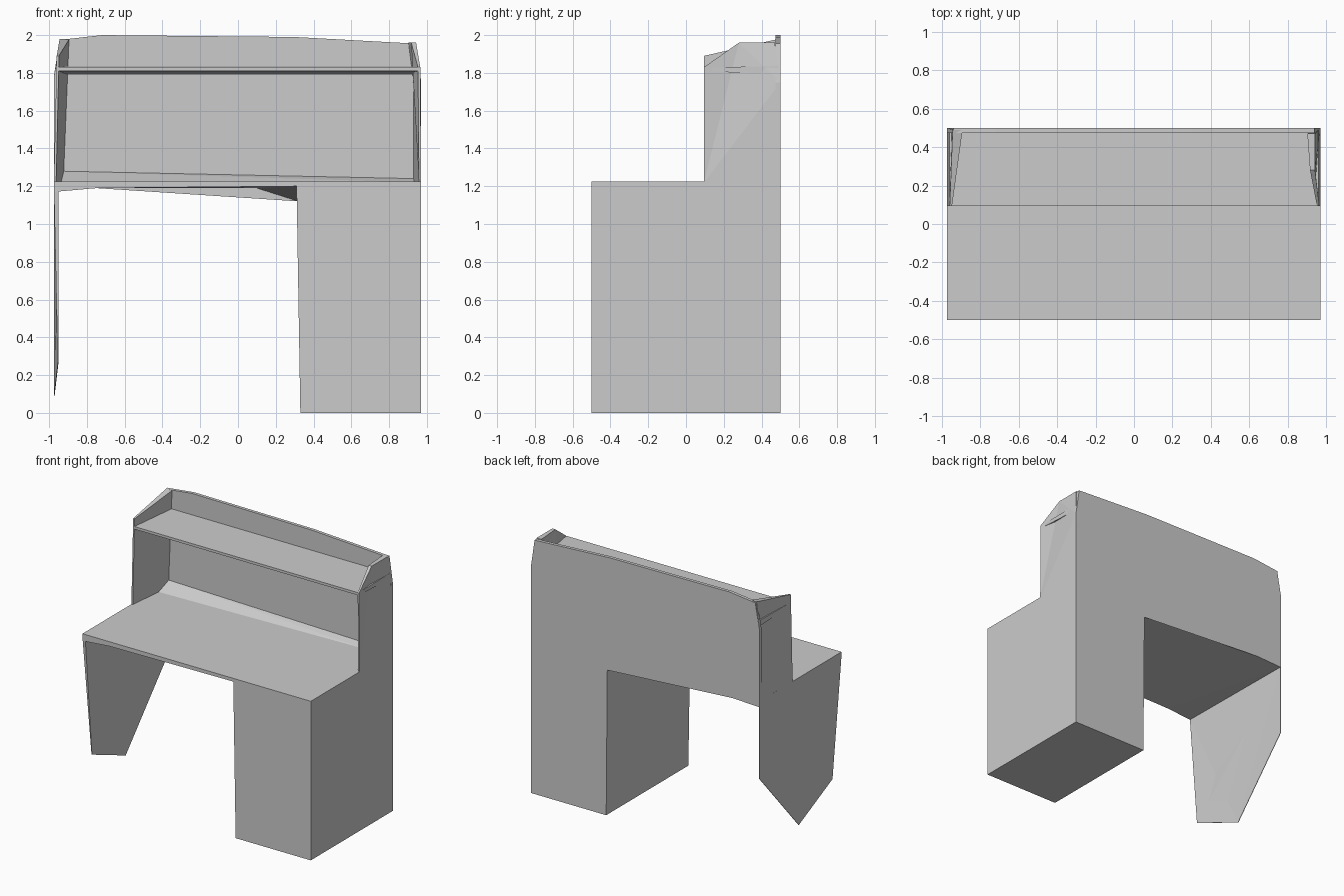
import bpy, bmesh

paint = bpy.data.materials.new("plain grey")
paint.diffuse_color = (0.6, 0.6, 0.6, 1)


def loft(name, loop_a, loop_b):
    """Closed flat-shaded solid between two matching outlines."""
    bm = bmesh.new()
    a = [bm.verts.new(p) for p in loop_a]
    b = [bm.verts.new(p) for p in loop_b]
    n = len(a)
    bm.faces.new(a)
    bm.faces.new(b[::-1])
    for i in range(n):
        j = (i + 1) % n
        bm.faces.new((a[j], a[i], b[i], b[j]))
    bmesh.ops.triangulate(bm, faces=bm.faces[:])
    bmesh.ops.recalc_face_normals(bm, faces=bm.faces[:])
    me = bpy.data.meshes.new(name)
    bm.to_mesh(me)
    bm.free()
    me.materials.append(paint)
    ob = bpy.data.objects.new(name, me)
    bpy.context.collection.objects.link(ob)
    return ob


def at_x(profile, x):
    return [(x, y, z) for y, z in profile]


def at_y(profile, y):
    return [(x, y, z) for x, z in profile]


# drawer pedestal on the right, slightly leaning inner side
loft("pedestal",
     [(0.33, -0.5, 0), (0.97, -0.5, 0), (0.97, 0.5, 0), (0.33, 0.5, 0)],
     [(0.31, -0.5, 1.2), (0.97, -0.5, 1.2), (0.97, 0.5, 1.2), (0.32, 0.5, 1.2)])

# desktop, with its underside dipping at the back next to the pedestal
top_edge = [(0.97, 1.225), (-0.975, 1.225)]
loft("desktop",
     at_y([(-0.975, 1.17), (-0.75, 1.19), (0.1, 1.2), (0.31, 1.2), (0.97, 1.2)] + top_edge, -0.5),
     at_y([(-0.975, 1.18), (-0.75, 1.19), (0.1, 1.19), (0.32, 1.12), (0.97, 1.12)] + top_edge, 0.5))

# left leg: thin panel with a pointed lower edge
loft("left_leg_panel",
     [(-0.975, -0.5, 1.2), (-0.954, -0.42, 0.27), (-0.975, 0.02, 0.09),
      (-0.975, 0.5, 0.63), (-0.975, 0.5, 1.2)],
     [(-0.95, -0.5, 1.18), (-0.95, -0.42, 0.27), (-0.971, 0.02, 0.09),
      (-0.971, 0.5, 0.63), (-0.971, 0.5, 1.18)])

# hutch back board with a gently arched top
board = [(-0.975, 1.2), (0.97, 1.2), (0.97, 1.75), (0.94, 1.955),
         (0.3, 1.99), (-0.72, 2.0), (-0.94, 1.975), (-0.975, 1.78)]
loft("hutch_back", at_y(board, 0.475), at_y(board, 0.5))

# hutch sides, thin at the front and thicker towards the back
left = [(0.095, 1.22), (0.5, 1.22), (0.5, 1.78), (0.49, 1.98), (0.095, 1.89)]
right = [(0.095, 1.22), (0.5, 1.22), (0.5, 1.75), (0.47, 1.96), (0.28, 1.96), (0.095, 1.83)]
for name, profile, side, top_in in (("hutch_left_side", left, -1, 0.04),
                                    ("hutch_right_side", right, 1, 0.03)):
    edge = 0.975 if side < 0 else 0.97
    outer = [(side * (edge - max(0, z - 1.8) * 0.17), y, z) for y, z in profile]
    inner = [(side * (edge - 0.012 - top_in * (y - 0.095) / 0.4 - max(0, z - 1.8) * 0.17), y, z)
             for y, z in profile]
    loft(name, outer, inner)

# shelf
shelf = [(0.095, 1.81), (0.095, 1.83), (0.49, 1.835), (0.49, 1.79)]
loft("hutch_shelf", at_x(shelf, -0.96), at_x(shelf, 0.96))

# sloped strip where the desktop meets the back board
loft("back_wedge",
     [(-0.95, 0.36, 1.22), (-0.95, 0.48, 1.22), (-0.95, 0.475, 1.28)],
     [(0.95, 0.42, 1.22), (0.95, 0.48, 1.22), (0.95, 0.475, 1.24)])
